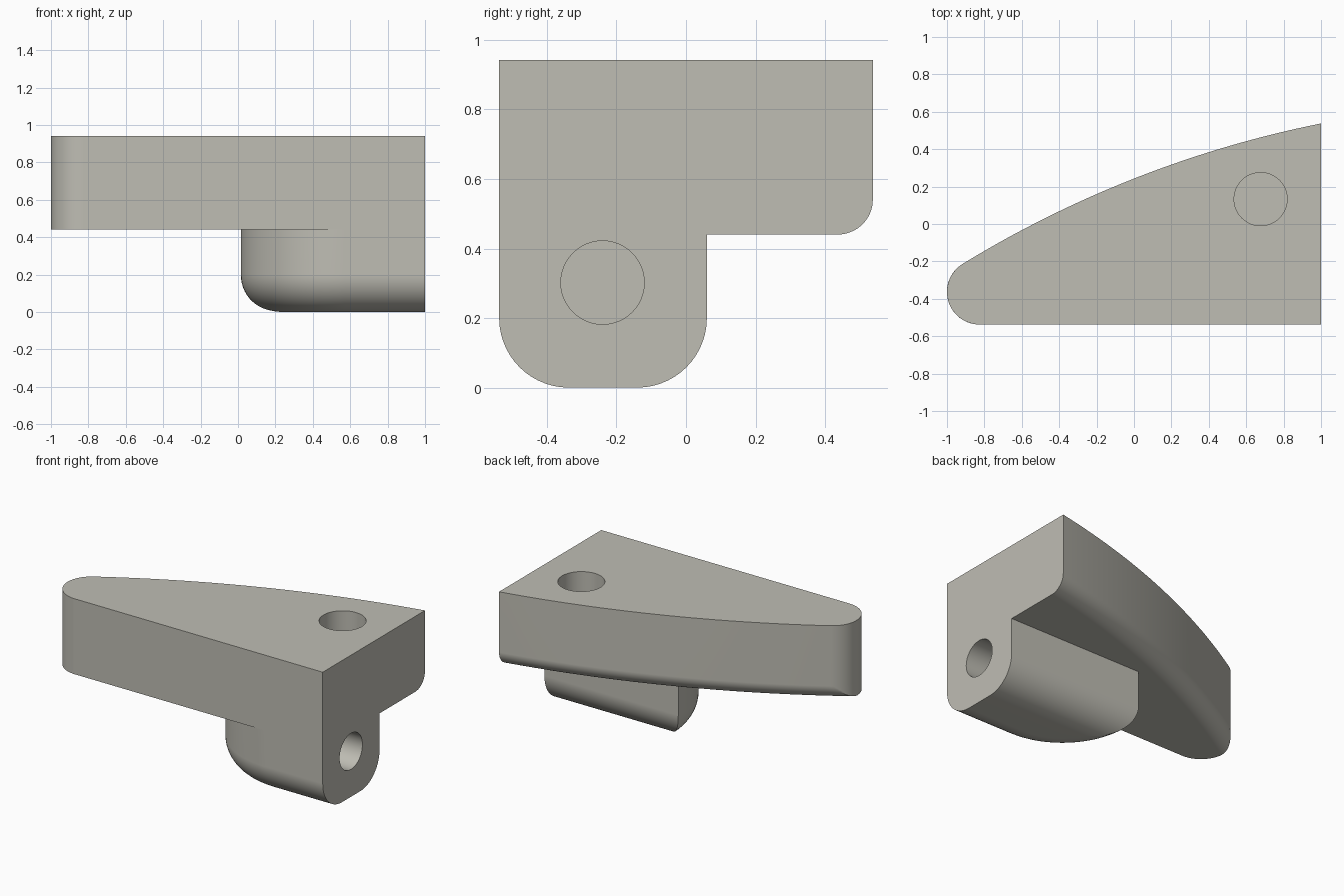
import bpy, bmesh, math
from math import cos, sin, acos, asin, atan2, sqrt, pi

if "Cube" in bpy.data.objects:
    bpy.data.objects.remove(bpy.data.objects["Cube"])

FRONT = -0.5375          # y of the flat front wall
PLATE_Z, TOP_Z = 0.44, 0.942

grey = bpy.data.materials.new("warm_grey")
grey.diffuse_color = (0.52, 0.51, 0.455, 1)
grey.use_nodes = True
grey.node_tree.nodes["Principled BSDF"].inputs["Base Color"].default_value = grey.diffuse_color


def loft(name, layers):
    """Solid from stacked outlines [(z, [(x, y), ...]), ...] of equal length."""
    bm = bmesh.new()
    rings = [[bm.verts.new((x, y, z)) for x, y in pts] for z, pts in layers]
    n = len(rings[0])
    for a, b in zip(rings, rings[1:]):
        for i in range(n):
            j = (i + 1) % n
            bm.faces.new((a[i], a[j], b[j], b[i]))
    bm.faces.new(rings[0][::-1])
    bm.faces.new(rings[-1])
    bmesh.ops.recalc_face_normals(bm, faces=bm.faces)
    me = bpy.data.meshes.new(name)
    bm.to_mesh(me)
    bm.free()
    me.materials.append(grey)
    ob = bpy.data.objects.new(name, me)
    bpy.context.collection.objects.link(ob)
    return ob


def arc(cx, cy, r, a0, a1, n):
    return [(cx + r * cos(a0 + (a1 - a0) * i / n),
             cy + r * sin(a0 + (a1 - a0) * i / n)) for i in range(n + 1)]


def fillet(r, z0, n):
    """(z, inset) pairs of a quarter-round bottom edge."""
    steps = [pi / 2 * i / n for i in range(n + 1)]
    return [(z0 + r * (1 - cos(t)), r * (1 - sin(t))) for t in steps]


# Plate: flat front, rounded nose and a long arc at the back
NOSE_R, BACK_R = 0.175, 5.9
NX, NY = -1 + NOSE_R, FRONT + NOSE_R
D = BACK_R - NOSE_R
vx, vy = 1 - NX, 0.5375 - NY
v2 = vx * vx + vy * vy
THETA = atan2(vy, vx) + acos((BACK_R ** 2 - D ** 2 - v2) / (2 * D * sqrt(v2)))
CX, CY = NX - D * cos(THETA), NY - D * sin(THETA)


def plate_outline(d):
    r = BACK_R - d
    c = (r * r - D * D - NOSE_R ** 2) / (2 * D * NOSE_R)
    start = THETA + acos(max(-1, min(1, c)))
    nose = arc(NX, NY, NOSE_R, start, 1.5 * pi, 24)
    a0 = atan2(sqrt(r * r - (1 - CX) ** 2), 1 - CX)
    a1 = atan2(nose[0][1] - CY, nose[0][0] - CX)
    return [(1, FRONT)] + arc(CX, CY, r, a0, a1, 32)[:-1] + nose


plate_layers = [(z, plate_outline(d)) for z, d in fillet(0.1, PLATE_Z, 10)]
plate_layers.append((TOP_Z, plate_outline(0)))
body = loft("bracket_body", plate_layers)

# Lower block: one large plan radius, rounded along its bottom edges
BR, BX, BACK = 0.56, 0.575, 0.06
BY = FRONT + BR


def block_outline(d):
    r, yb = BR - d, BACK - d
    start = pi - asin(min(0, yb - BY) / r)
    pts = arc(BX, BY, r, start, 1.5 * pi, 28)
    corner = (pts[0][0], max(yb, BY + 0.0005)) if yb > BY else \
        (pts[0][0] + 0.0005, yb)
    return [(1, FRONT + d), (1, yb), corner] + pts


block_layers = [(z, block_outline(d)) for z, d in fillet(0.2, 0, 14)]
block_layers.append((0.6, block_outline(0)))
block = loft("lower_block", block_layers)


# Blind holes: one down from the top, one in from the right end
def drill(name, r, length, loc, rot):
    bpy.ops.mesh.primitive_cylinder_add(vertices=48, radius=r, depth=length,
                                        location=loc, rotation=rot)
    ob = bpy.context.object
    ob.name = name
    ob.data.materials.append(grey)
    return ob


top_drill = drill("top_hole_cutter", 0.142, 0.7, (0.677, 0.133, TOP_Z + 0.03), (0, 0, 0))
side_drill = drill("side_hole_cutter", 0.12, 1.0, (1.0, -0.24, 0.302), (0, pi / 2, 0))

for tool, op in ((block, 'UNION'), (top_drill, 'DIFFERENCE'), (side_drill, 'DIFFERENCE')):
    mod = body.modifiers.new(tool.name, 'BOOLEAN')
    mod.operation, mod.object, mod.solver = op, tool, 'EXACT'
    bpy.ops.object.select_all(action='DESELECT')
    body.select_set(True)
    bpy.context.view_layer.objects.active = body
    bpy.ops.object.modifier_apply(modifier=mod.name)
    bpy.data.objects.remove(tool)

# Smooth rounds, crisp edges
bpy.ops.object.shade_smooth_by_angle(angle=math.radians(30))
weighted = body.modifiers.new("weighted_normals", 'WEIGHTED_NORMAL')
weighted.keep_sharp = True
